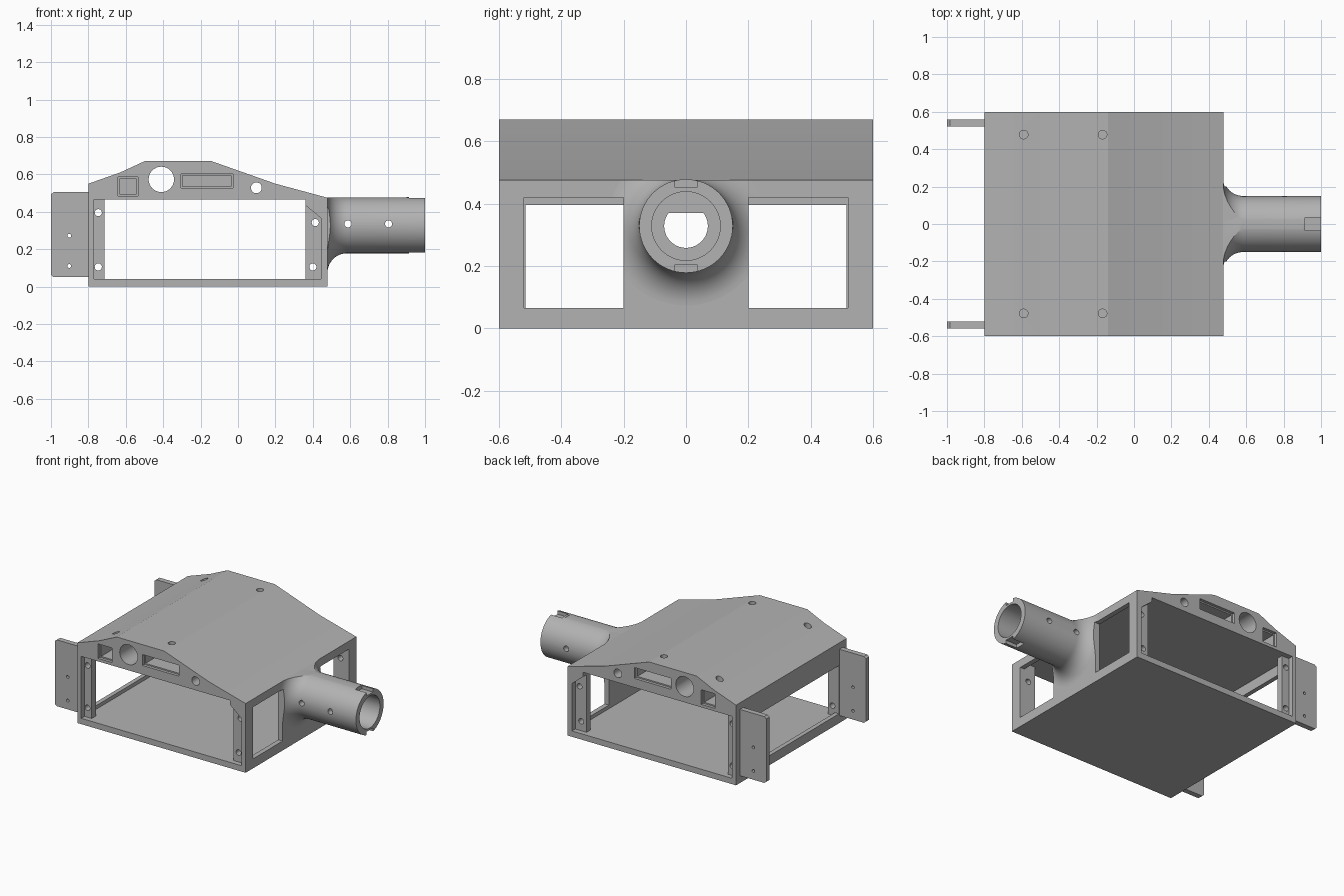
import bpy, bmesh, math

cube = bpy.data.objects.get("Cube")
if cube:
    bpy.data.objects.remove(cube)

grey = bpy.data.materials.new("matte grey")
grey.use_nodes = True
grey.diffuse_color = (0.45, 0.45, 0.45, 1)
grey.node_tree.nodes["Principled BSDF"].inputs["Base Color"].default_value = (0.45, 0.45, 0.45, 1)


def finish(name, bm):
    bmesh.ops.recalc_face_normals(bm, faces=bm.faces)
    mesh = bpy.data.meshes.new(name)
    bm.to_mesh(mesh)
    bm.free()
    mesh.materials.append(grey)
    ob = bpy.data.objects.new(name, mesh)
    bpy.context.collection.objects.link(ob)
    return ob


def prism(name, points, axis, start, end):
    """Extrude a 2D outline along x, y or z."""
    place = {"x": lambda p, d: (d, *p),
             "y": lambda p, d: (p[0], d, p[1]),
             "z": lambda p, d: (*p, d)}[axis]
    bm = bmesh.new()
    rings = [[bm.verts.new(place(p, d)) for p in points] for d in (start, end)]
    for ring in rings:
        bm.faces.new(ring)
    for i in range(len(points)):
        j = (i + 1) % len(points)
        bm.faces.new((rings[0][i], rings[0][j], rings[1][j], rings[1][i]))
    return finish(name, bm)


def rect(a0, b0, a1, b1):
    return [(a0, b0), (a1, b0), (a1, b1), (a0, b1)]


def circle(a, b, r, n=32):
    return [(a + r * math.cos(2 * math.pi * i / n),
             b + r * math.sin(2 * math.pi * i / n)) for i in range(n)]


def cut(target, *cutters):
    """Subtract the cutters from the target, keeping them for reuse."""
    for c in cutters:
        mod = target.modifiers.new("cut", "BOOLEAN")
        mod.operation, mod.solver, mod.object = "DIFFERENCE", "EXACT", c
        bpy.context.view_layer.objects.active = target
        bpy.ops.object.modifier_apply(modifier=mod.name)


AXIS_Z = 0.328

# Housing shell with its faceted roof
housing = prism("housing", [(-0.8, 0), (0.478, 0), (0.478, 0.475), (0.2, 0.55),
                            (-0.14, 0.67), (-0.5, 0.67), (-0.63, 0.61), (-0.8, 0.55)],
                "y", -0.6, 0.6)

# Round neck, flared into the housing wall
bm = bmesh.new()
outline = [(0.46, 0), (0.46, 0.25)]
for i in range(13):
    t = math.pi / 2 * i / 12
    outline.append((0.583 - 0.105 * math.cos(t), 0.255 - 0.105 * math.sin(t)))
outline += [(1, 0.15), (1, 0)]
verts = [bm.verts.new((x, 0, AXIS_Z + r)) for x, r in outline]
edges = [bm.edges.new(pair) for pair in zip(verts, verts[1:])]
bmesh.ops.spin(bm, geom=verts + edges, cent=(0, 0, AXIS_Z), axis=(1, 0, 0),
               angle=2 * math.pi, steps=64, use_merge=True)
bmesh.ops.remove_doubles(bm, verts=bm.verts, dist=0.0001)
neck = finish("neck", bm)

# Openings shared by the housing and the neck
shared = [prism("side_window", rect(s * 0.2, 0.065, s * 0.52, 0.42), "x", 0.43, 0.7)
          for s in (-1, 1)]
flat_bore = [(y, min(z, 0.37)) for y, z in circle(0, AXIS_Z, 0.07, 48)]
flat_bore = [p for i, p in enumerate(flat_bore) if p[1] < 0.37 or flat_bore[i - 1][1] < 0.37
             or flat_bore[(i + 1) % len(flat_bore)][1] < 0.37]
shared.append(prism("passage", flat_bore, "x", 0.4, 0.8))

# Housing cavity, end opening and front and back openings
cutters = [prism("cavity", rect(-0.77, 0.04, 0.445, 0.465), "y", -0.52, 0.52),
           prism("end_opening", rect(-0.515, 0.065, 0.515, 0.395), "x", -0.9, -0.7),
           prism("through_opening", rect(-0.715, 0.04, 0.36, 0.465), "y", -0.7, 0.7)]
recess = [(-0.77, 0.04), (0.445, 0.04), (0.445, 0.365), (0.36, 0.435),
          (0.36, 0.465), (-0.77, 0.465)]
for s in (-1, 1):
    cutters.append(prism("recess", recess, "y", s * 0.565, s * 0.7))
    # Stepped rectangular pockets in the upper band
    for x0, z0, x1, z1 in ((-0.642, 0.485, -0.535, 0.585), (-0.305, 0.527, -0.028, 0.602)):
        cutters.append(prism("pocket_rim", rect(x0, z0, x1, z1), "y", s * 0.58, s * 0.7))
        m = 0.009
        cutters.append(prism("pocket", rect(x0 + m, z0 + m, x1 - m, z1 - m),
                             "y", s * 0.4, s * 0.7))
    # Screw holes through the roof
    for x in (-0.59, -0.168):
        cutters.append(prism("roof_hole", circle(x, s * 0.478, 0.023), "z", 0.54, 0.8))

# Round holes running from front to back
for x, z, r in ((-0.41, 0.573, 0.068), (0.098, 0.528, 0.029), (-0.747, 0.395, 0.019),
                (-0.747, 0.105, 0.019), (0.413, 0.342, 0.019), (0.4, 0.105, 0.019)):
    cutters.append(prism("bore", circle(x, z, r), "y", -0.7, 0.7))
cut(housing, *cutters, *shared)

# Neck socket, end notches, pin holes and trimmed top
neck_cutters = [prism("socket", circle(0, AXIS_Z, 0.11, 64), "x", 0.52, 1.1),
                prism("trim", rect(-0.5, 0.4755, 0.5, 0.8), "x", 0.4, 0.9)]
for z0, z1 in ((0.451, 0.5), (0.15, 0.205)):
    neck_cutters.append(prism("notch", rect(-0.035, z0, 0.035, z1), "x", 0.915, 1.1))
for x in (0.588, 0.805):
    neck_cutters.append(prism("pin_hole", circle(x, 0.335, 0.019), "y", -0.4, 0.4))
cut(neck, *neck_cutters, *shared)

# Mounting plates at the open end
plate_outline = [(-0.79, 0.05), (-0.985, 0.05), (-1, 0.062), (-1, 0.493),
                 (-0.985, 0.505), (-0.79, 0.505)]
plates = []
plate_holes = [prism("plate_hole", circle(-0.902, z, 0.01, 16), "y", -0.7, 0.7)
               for z in (0.11, 0.272)]
for s, side in ((-1, "front"), (1, "back")):
    plate = prism(side + "_mounting_plate", plate_outline, "y", s * 0.522, s * 0.558)
    cut(plate, *plate_holes)
    plates.append(plate)

# Discard the cutters and smooth the round surfaces
keep = [housing, neck, *plates]
for ob in cutters + shared + neck_cutters + plate_holes:
    bpy.data.objects.remove(ob)
bpy.ops.object.select_all(action="DESELECT")
for ob in keep:
    ob.select_set(True)
bpy.context.view_layer.objects.active = housing
bpy.ops.object.shade_smooth_by_angle(angle=math.radians(15))
